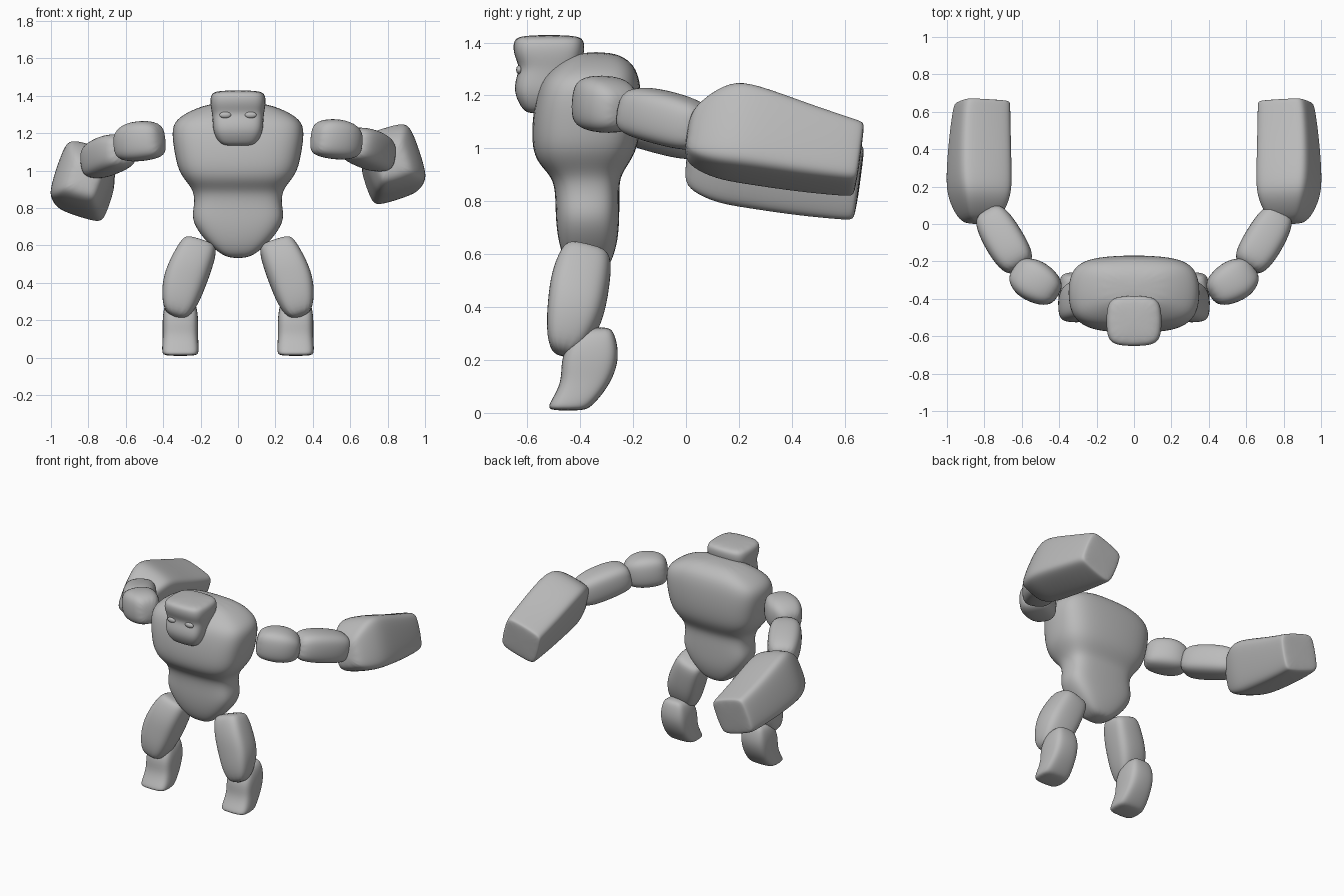
import bpy, bmesh, math
from mathutils import Vector, Matrix

cube = bpy.data.objects.get("Cube")
if cube:
    bpy.data.objects.remove(cube, do_unlink=True)

# Single stone colour
STONE = (0.5, 0.5, 0.5, 1.0)
stone = bpy.data.materials.new("stone_grey")
stone.use_nodes = True
stone.diffuse_color = STONE
bsdf = stone.node_tree.nodes["Principled BSDF"]
bsdf.inputs["Base Color"].default_value = STONE
bsdf.inputs["Roughness"].default_value = 0.8

SEGMENTS = 16


def finish(name, bm, levels):
    """Turn a bmesh into a smooth, subdivided object."""
    bmesh.ops.recalc_face_normals(bm, faces=bm.faces)
    for face in bm.faces:
        face.smooth = True
    mesh = bpy.data.meshes.new(name)
    bm.to_mesh(mesh)
    bm.free()
    mesh.materials.append(stone)
    obj = bpy.data.objects.new(name, mesh)
    bpy.context.collection.objects.link(obj)
    if levels:
        sub = obj.modifiers.new("soften", 'SUBSURF')
        sub.levels = sub.render_levels = levels
    return obj


def loft(name, rings, u, v, power=3.0, levels=2):
    """Skin rounded-box rings (x, y, z, half_u, half_v) lying in the plane u, v."""
    bm = bmesh.new()
    loops = []
    for x, y, z, a, b in rings:
        loop = []
        for i in range(SEGMENTS):
            t = math.tau * i / SEGMENTS
            c, s = math.cos(t), math.sin(t)
            pu = math.copysign(abs(c) ** (2 / power), c) * a
            pv = math.copysign(abs(s) ** (2 / power), s) * b
            loop.append(bm.verts.new(Vector((x, y, z)) + u * pu + v * pv))
        loops.append(loop)
    for low, high in zip(loops, loops[1:]):
        for i in range(SEGMENTS):
            j = (i + 1) % SEGMENTS
            bm.faces.new((low[i], low[j], high[j], high[i]))
    bm.faces.new(loops[0][::-1])
    bm.faces.new(loops[-1])
    return finish(name, bm, levels)


def upright(name, profile, x=0.0, power=3.0):
    """Loft level rings given as (z, half_width, front_y, back_y)."""
    rings = [(x, (f + k) / 2, z, w, (k - f) / 2) for z, w, f, k in profile]
    return loft(name, rings, Vector((1, 0, 0)), Vector((0, 1, 0)), power)


def limb(name, rings, side, drop, roll=0.0, power=3.0):
    """Loft rings square to the limb's own axis, on the chosen side."""
    rings = [(x * side, y, z - drop, a, b) for x, y, z, a, b in rings]
    d = (Vector(rings[-1][:3]) - Vector(rings[0][:3])).normalized()
    u = d.cross(Vector((0, 0, 1))).normalized()
    v = u.cross(d)
    turn = Matrix.Rotation(math.radians(roll * side), 3, d)
    return loft(name, rings, turn @ u, turn @ v, power)


# Torso: pelvis, belly, waist crease, broad chest and shoulders
upright("torso", [
    (0.53, 0.05, -0.42, -0.31), (0.57, 0.12, -0.46, -0.28),
    (0.65, 0.20, -0.485, -0.255), (0.74, 0.255, -0.495, -0.25),
    (0.82, 0.235, -0.495, -0.25), (0.89, 0.24, -0.505, -0.25),
    (0.94, 0.28, -0.56, -0.215), (1.00, 0.325, -0.585, -0.18),
    (1.10, 0.345, -0.585, -0.165), (1.20, 0.36, -0.57, -0.165),
    (1.27, 0.345, -0.545, -0.175), (1.325, 0.25, -0.48, -0.20),
    (1.365, 0.13, -0.41, -0.27)], power=3.2)

# Head: chin, jaw, eye hollow, heavy brow and flat crown
upright("head", [
    (1.13, 0.075, -0.60, -0.50), (1.155, 0.11, -0.625, -0.46),
    (1.21, 0.135, -0.652, -0.44), (1.265, 0.137, -0.645, -0.42),
    (1.305, 0.14, -0.628, -0.40), (1.35, 0.15, -0.652, -0.385),
    (1.40, 0.15, -0.657, -0.38), (1.43, 0.125, -0.635, -0.40)], power=3.6)

# Upper arm, elbow and oversized forearm, as rings on the left side
UPPER = [(0.405, -0.385, 1.17, 0.05, 0.07), (0.45, -0.355, 1.175, 0.10, 0.105),
         (0.55, -0.295, 1.165, 0.12, 0.112), (0.615, -0.255, 1.15, 0.09, 0.09),
         (0.645, -0.235, 1.14, 0.05, 0.05)]
ELBOW = [(0.60, -0.24, 1.145, 0.07, 0.07), (0.635, -0.185, 1.14, 0.105, 0.10),
         (0.70, -0.08, 1.115, 0.11, 0.105), (0.76, 0.025, 1.085, 0.10, 0.10),
         (0.79, 0.075, 1.07, 0.065, 0.07)]
FOREARM = [(0.82, 0.0, 1.05, 0.07, 0.07), (0.825, 0.04, 1.055, 0.105, 0.12),
           (0.825, 0.14, 1.07, 0.145, 0.175), (0.83, 0.24, 1.055, 0.155, 0.175),
           (0.825, 0.45, 1.0, 0.15, 0.15), (0.815, 0.62, 0.965, 0.14, 0.13),
           (0.81, 0.648, 0.96, 0.135, 0.125), (0.81, 0.658, 0.96, 0.12, 0.11)]

# Thigh and the hooked shin with its foot
THIGH = [(0.2, -0.37, 0.625, 0.075, 0.07), (0.207, -0.375, 0.60, 0.102, 0.10),
         (0.25, -0.40, 0.50, 0.115, 0.115), (0.29, -0.415, 0.40, 0.118, 0.112),
         (0.315, -0.44, 0.30, 0.10, 0.093), (0.335, -0.47, 0.215, 0.06, 0.045)]
SHIN = [(0.325, 0.055, -0.36, -0.285), (0.29, 0.085, -0.43, -0.265),
        (0.21, 0.098, -0.475, -0.25), (0.13, 0.095, -0.47, -0.275),
        (0.07, 0.098, -0.495, -0.315), (0.025, 0.10, -0.525, -0.355),
        (0.008, 0.085, -0.51, -0.385)]

for label, side, sag in (("left", 1, 0.0), ("right", -1, 1.0)):
    limb(label + "_upper_arm", UPPER, side, 0.01 * sag)
    limb(label + "_elbow", ELBOW, side, 0.035 * sag)
    limb(label + "_forearm", FOREARM, side, 0.09 * sag, roll=-18, power=5)

    thigh = [(x * side, y, z, a, b) for x, y, z, a, b in THIGH]
    loft(label + "_thigh", thigh, Vector((0.95 * side, 0, 0.3)),
         Vector((0, 0.97, -0.24)), 3.2)
    upright(label + "_shin_and_foot", SHIN, 0.308 * side, 3.6)

    # Small eye set under the brow
    bm = bmesh.new()
    place = Matrix.Translation((0.068 * side, -0.63, 1.297))
    size = Matrix.Diagonal((0.032, 0.012, 0.017, 1))
    bmesh.ops.create_uvsphere(bm, u_segments=16, v_segments=10, radius=1,
                              matrix=place @ size)
    finish(label + "_eye", bm, 0)
